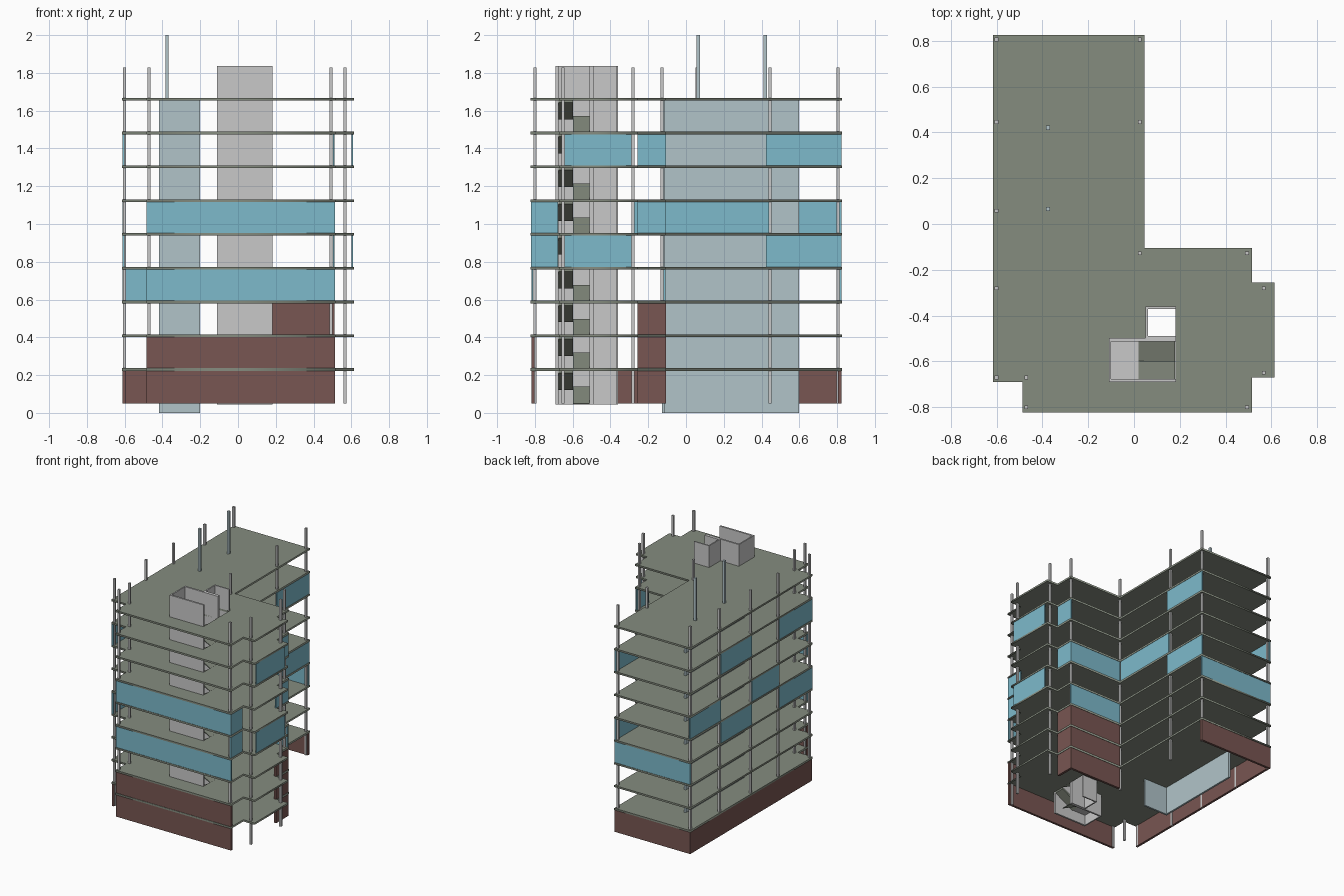
import bpy, bmesh

if "Cube" in bpy.data.objects:
    bpy.data.objects.remove(bpy.data.objects["Cube"])

def material(name, rgb):
    m = bpy.data.materials.new(name)
    m.diffuse_color = (*rgb, 1)
    m.use_nodes = True
    m.node_tree.nodes["Principled BSDF"].inputs["Base Color"].default_value = m.diffuse_color
    return m

GREEN = material("slab_grey_green", (0.235, 0.262, 0.212))
GLASS = material("glass_blue", (0.205, 0.491, 0.597))
BROWN = material("wall_brown", (0.188, 0.093, 0.084))
GREY = material("concrete_grey", (0.584, 0.584, 0.584))
ICE = material("shear_wall_pale_blue", (0.44, 0.552, 0.584))

def finish(name, bm, mat):
    bmesh.ops.recalc_face_normals(bm, faces=bm.faces)
    me = bpy.data.meshes.new(name)
    bm.to_mesh(me)
    bm.free()
    me.materials.append(mat)
    ob = bpy.data.objects.new(name, me)
    bpy.context.collection.objects.link(ob)
    return ob

def box(name, x0, x1, y0, y1, z0, z1, mat):
    bm = bmesh.new()
    bmesh.ops.create_cube(bm, size=1)
    for v in bm.verts:
        v.co = (x1 if v.co.x > 0 else x0, y1 if v.co.y > 0 else y0, z1 if v.co.z > 0 else z0)
    return finish(name, bm, mat)

def prism_y(name, profile, y0, y1, mat):
    """Extrude an xz profile along y."""
    bm = bmesh.new()
    f = bm.faces.new([bm.verts.new((x, y0, z)) for x, z in profile])
    ext = bmesh.ops.extrude_face_region(bm, geom=[f])
    for v in ext["geom"]:
        if isinstance(v, bmesh.types.BMVert):
            v.co.y = y1
    return finish(name, bm, mat)

# Storey levels: level(0) is the ground floor, level(1)..level(9) are slabs
STEP, T = 0.1788, 0.014
def level(i):
    return 0.051 + STEP * i

# Floor slabs with stair and lift openings
outline = [(-0.615, 0.825), (0.045, 0.825), (0.045, -0.105), (0.515, -0.105),
           (0.515, -0.255), (0.613, -0.255), (0.613, -0.67), (0.515, -0.67),
           (0.515, -0.822), (-0.487, -0.822), (-0.487, -0.69), (-0.615, -0.69)]
stair_hole = [(-0.1, -0.676), (0.182, -0.676), (0.182, -0.512), (-0.1, -0.512)]
lift_hole = [(0.061, -0.488), (0.182, -0.488), (0.182, -0.37), (0.061, -0.37)]
cu = bpy.data.curves.new("floor_outline", 'CURVE')
cu.dimensions = '2D'
cu.fill_mode = 'BOTH'
cu.extrude = T / 2
for pts in (outline, stair_hole, lift_hole):
    s = cu.splines.new('POLY')
    s.points.add(len(pts) - 1)
    for p, (x, y) in zip(s.points, pts):
        p.co = (x, y, 0, 1)
    s.use_cyclic_u = True
slab = bpy.data.objects.new("floor_slab_1", cu)
bpy.context.collection.objects.link(slab)
bpy.context.view_layer.objects.active = slab
slab.select_set(True)
bpy.ops.object.convert(target='MESH')
slab = bpy.context.view_layer.objects.active
slab.data.materials.clear()
slab.data.materials.append(GREEN)
slab.location.z = level(1)
for i in range(2, 10):
    c = slab.copy()
    c.name = f"floor_slab_{i}"
    c.location.z = level(i)
    bpy.context.collection.objects.link(c)

# Columns
columns = [(-0.6, 0.805), (0.025, 0.805), (-0.6, 0.445), (0.025, 0.445), (-0.6, 0.058),
           (-0.6, -0.28), (-0.6, -0.67), (-0.47, -0.67), (-0.47, -0.8), (0.493, -0.8),
           (0.567, -0.65), (0.567, -0.28), (0.493, -0.127), (0.025, -0.127)]
for x, y in columns:
    box("column", x - 0.008, x + 0.008, y - 0.008, y + 0.008, 0.051, 1.828, GREY)

# Pale blue shear walls and roof posts
box("shear_wall_long", -0.417, -0.402, -0.127, 0.597, 0, 1.657, ICE)
box("shear_wall_short", -0.402, -0.2, -0.127, -0.112, 0, 1.657, ICE)
for y in (0.065, 0.42):
    box("roof_post", -0.385, -0.367, y - 0.009, y + 0.009, 1.655, 2.0, ICE)

# Stair and lift core, open to the right
for name, x0, x1, y0, y1 in [("core_front", -0.11, 0.183, -0.69, -0.676),
                             ("core_left", -0.11, -0.1, -0.676, -0.512),
                             ("core_middle", -0.11, 0.183, -0.512, -0.498),
                             ("lift_middle", 0.051, 0.183, -0.498, -0.488),
                             ("lift_left", 0.051, 0.061, -0.488, -0.37),
                             ("lift_back", 0.051, 0.183, -0.37, -0.36)]:
    box(name, x0, x1, y0, y1, 0.044, 1.837, GREY)

# Two flights and a half landing per storey
for i in range(9):
    z0, zm, z1 = level(i), level(i + 0.5), level(i + 1)
    prism_y("stair_flight_lower", [(0.18, z0), (0.02, zm), (0.02, zm - 0.018), (0.18, z0 - 0.005)],
            -0.597, -0.512, GREEN)
    prism_y("stair_flight_upper", [(0.02, zm), (0.18, z1), (0.18, z1 - 0.018), (0.02, zm - 0.018)],
            -0.676, -0.597, GREEN)
    box("stair_landing", -0.1, 0.02, -0.676, -0.512, zm - 0.014, zm, GREY)

# Facade panels between slabs; each side lies just inside the slab edge
def panel(name, axis, edge, inward, a, b, storey, mat, thick):
    e0 = edge + inward * 0.003
    lo, hi = sorted((e0, e0 + inward * thick))
    z0 = level(storey) + (T / 2 if storey else 0)
    z1 = level(storey + 1) - T / 2
    if axis == 'x':
        box(name, lo, hi, a, b, z0, z1, mat)
    else:
        box(name, a, b, lo, hi, z0, z1, mat)

FRONT = ('y', -0.822, 1, -0.484, 0.513)
BACK = ('y', 0.825, -1, -0.612, 0.043)
INNER = ('y', -0.105, -1, 0.045, 0.512)         # back of the right wing
LEFT = ('x', -0.615, 1, -0.688, 0.823)
WING = ('x', 0.515, -1, -0.258, -0.107)         # right wing, rear return
CORNER = ('x', 0.515, -1, -0.82, -0.678)        # right wing, front return
BAY = ('x', 0.613, -1, -0.642, -0.288)          # projecting bay
COURT = ('x', 0.045, -1, -0.105, 0.44)
COURT_END = ('x', 0.045, -1, 0.423, 0.823)
L1 = ('x', -0.615, 1, 0.44, 0.823)
L2 = ('x', -0.615, 1, 0.058, 0.44)
L3 = ('x', -0.615, 1, -0.275, 0.058)
L4 = ('x', -0.615, 1, -0.69, -0.285)

for side, storeys in [(FRONT, (0, 1)), (BACK, (0,)), (LEFT, (0,)),
                      (INNER, (0, 1, 2)), (WING, (0, 1, 2))]:
    for s in storeys:
        panel("brown_wall", *side, s, BROWN, 0.018)

for side, storeys in [(FRONT, (3, 5)), (BACK, (3,)), (INNER, (3, 5)), (WING, (5, 7)),
                      (CORNER, (4, 5)), (BAY, (4, 7)), (COURT, (5,)), (COURT_END, (4, 7)),
                      (L1, (5,)), (L2, (4, 7)), (L3, (5,)), (L4, (4, 7))]:
    for s in storeys:
        panel("glass_panel", *side, s, GLASS, 0.01)
